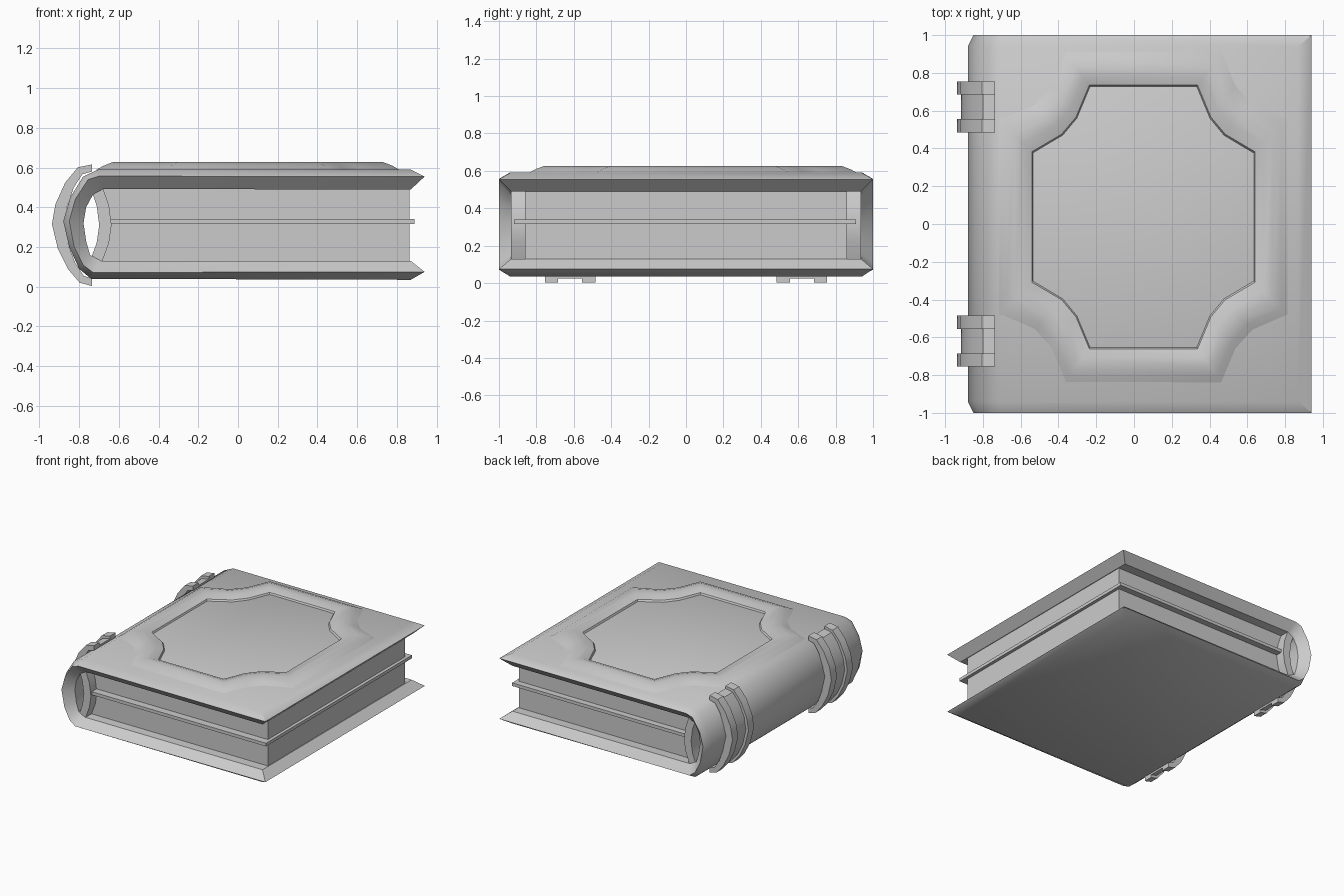
import bpy
import bmesh

cube = bpy.data.objects.get("Cube")
if cube:
    bpy.data.objects.remove(cube, do_unlink=True)

grey = bpy.data.materials.new("plain grey")
grey.use_nodes = True
tone = (0.6, 0.6, 0.6, 1)
grey.diffuse_color = tone
grey.node_tree.nodes["Principled BSDF"].inputs["Base Color"].default_value = tone


def finish(name, bm, angle=0.65):
    """Turn a bmesh into a smooth-shaded object with sharp creases."""
    bmesh.ops.recalc_face_normals(bm, faces=bm.faces)
    mesh = bpy.data.meshes.new(name)
    bm.to_mesh(mesh)
    bm.free()
    mesh.materials.append(grey)
    obj = bpy.data.objects.new(name, mesh)
    bpy.context.collection.objects.link(obj)
    bpy.ops.object.select_all(action="DESELECT")
    obj.select_set(True)
    bpy.context.view_layer.objects.active = obj
    bpy.ops.object.shade_smooth_by_angle(angle=angle)
    return obj


def bridge(bm, a, b, closed=True):
    """Join two rows of vertices with quads."""
    count = len(a)
    for i in range(count if closed else count - 1):
        j = (i + 1) % count
        bm.faces.new((a[i], a[j], b[j], b[i]))


def band(name, outer, inner, y0, y1):
    """Extrude the strip between two equally long x-z curves along y."""
    bm = bmesh.new()
    rings = []
    for (ox, oz), (ix, iz) in zip(outer, inner):
        rings.append([bm.verts.new(p) for p in
                      ((ox, y0, oz), (ox, y1, oz), (ix, y1, iz), (ix, y0, iz))])
    for a, b in zip(rings, rings[1:]):
        bridge(bm, a, b)
    bm.faces.new(rings[0])
    bm.faces.new(rings[-1])
    return finish(name, bm)


# Cover: one wrapped shell with a knife-edged rim (outer, rim and inner curves)
outer = [(.87, .59), (-.70, .592), (-.78, .555), (-.845, .45), (-.88, .33),
         (-.85, .2), (-.80, .09), (-.74, .04), (.87, .035)]
rim = [(.94, .555), (-.70, .557), (-.755, .54), (-.82, .44), (-.85, .33),
       (-.825, .2), (-.78, .11), (-.73, .072), (.94, .075)]
inner = [(.87, .49), (-.68, .492), (-.73, .465), (-.765, .4), (-.778, .32),
         (-.765, .23), (-.745, .16), (-.69, .13), (.87, .13)]
bm = bmesh.new()
rings = []
for o, m, n in zip(outer, rim, inner):
    row = ((o, -.94), (o, .94), (m, 1), (n, .935), (n, -.935), (m, -1))
    rings.append([bm.verts.new((p[0], y, p[1])) for p, y in row])
for a, b in zip(rings, rings[1:]):
    bridge(bm, a, b)
for r in (rings[0], rings[-1]):
    bm.faces.new((r[0], r[1], r[2], r[5]))
    bm.faces.new((r[5], r[2], r[3], r[4]))
finish("cover", bm)

# Raised frame: one quarter outline mirrored into a notched loop
def full_loop(quarter):
    right = quarter + [(x, -y) for x, y in reversed(quarter)]
    return right + [(-x, y) for x, y in reversed(right)]


frame_out = full_loop([(.415, .88), (.49, .70), (.58, .60), (.765, .52)])
frame_in = full_loop([(.28, .688), (.35, .52), (.425, .43), (.582, .336)])
section = [(0, .588), (.2, .609), (.45, .627), (.7, .622), (.95, .604), (1, .585)]
bm = bmesh.new()
loops = []
for t, z in section:
    loops.append([bm.verts.new((.05 + a[0] + (b[0] - a[0]) * t,
                                .037 + a[1] + (b[1] - a[1]) * t, z))
                  for a, b in zip(frame_out, frame_in)])
for a, b in zip(loops, loops[1:]):
    bridge(bm, a, b)
finish("raised_frame", bm)

# Pages with a hollow back edge, and the curved binding strip behind them
hollow = [(-.68, .495), (-.65, .41), (-.637, .31), (-.65, .22), (-.685, .125)]
band("pages", hollow, [(.865, z) for x, z in hollow], -.86, .86)
band("binding_strip", hollow, [(x - .062, z) for x, z in hollow], -.935, .935)

# Divider sheet standing proud of the pages
band("divider_sheet", [(-.64, .34), (-.64, .315)], [(.89, .34), (.89, .315)], -.92, .91)

# Spine clasps: two raised straps joined by a lower band
strap = [(-.736, .616), (-.806, .602), (-.87, .525), (-.92, .415), (-.937, .315),
         (-.907, .19), (-.857, .09), (-.797, .02), (-.736, .004)]


def shrink(sx, sz):
    return [(-.736 + (x + .736) * sx, .312 + (z - .312) * sz) for x, z in strap]


core = shrink(.68, .88)
for side, label in ((1, "back"), (-1, "front")):
    def clasp(part, low, high, curve):
        band(f"{label}_clasp_{part}", curve, core, *sorted((side * low, side * high)))
    clasp("outer_strap", .685, .755, strap)
    clasp("inner_strap", .485, .555, strap)
    clasp("middle_band", .555, .685, shrink(.89, .93))
